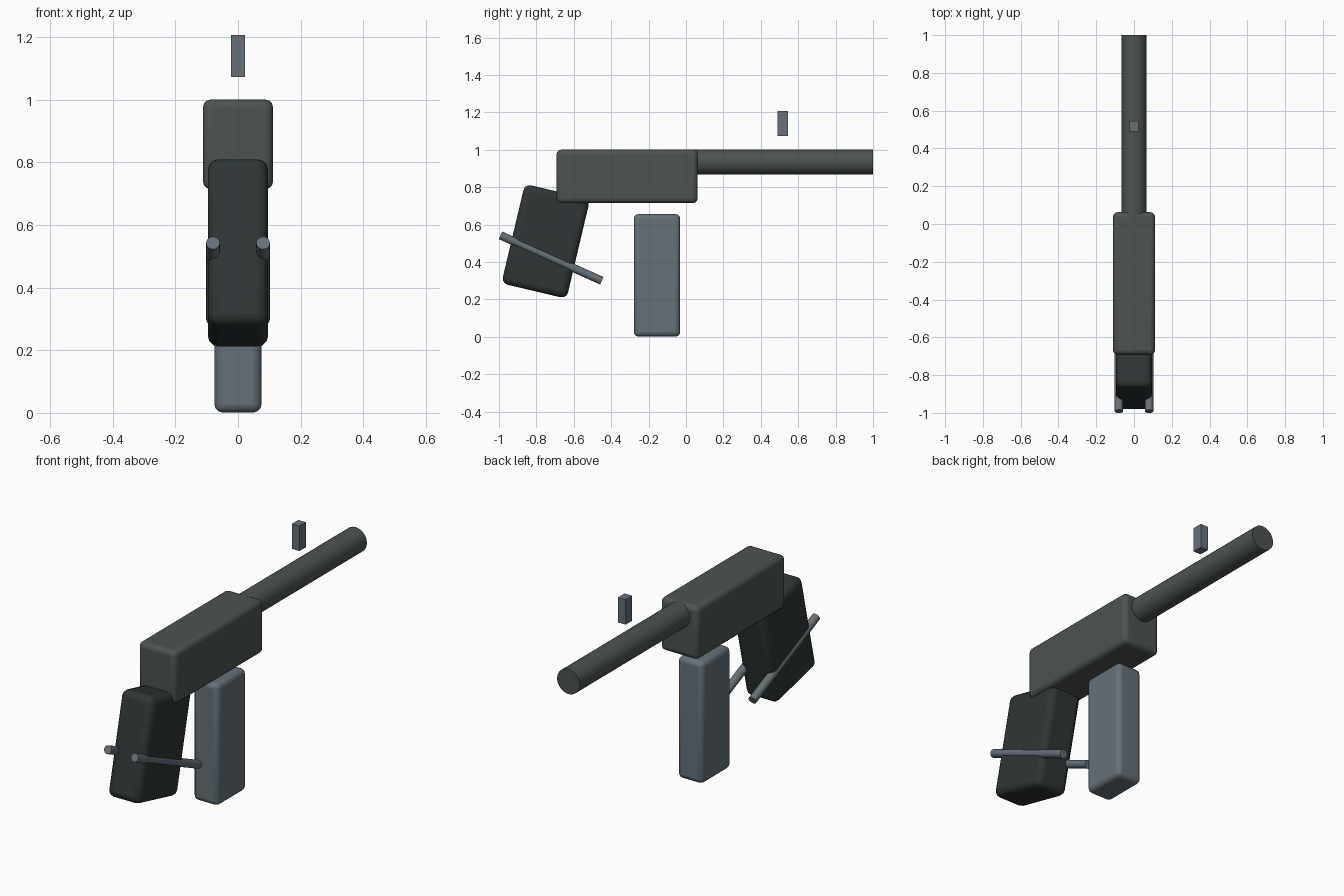
import bpy
from math import atan2, hypot, pi, radians

cube = bpy.data.objects.get("Cube")
if cube:
    bpy.data.objects.remove(cube, do_unlink=True)


def make_material(name, rgb):
    mat = bpy.data.materials.new(name)
    mat.use_nodes = True
    mat.diffuse_color = (*rgb, 1)
    mat.node_tree.nodes["Principled BSDF"].inputs["Base Color"].default_value = (*rgb, 1)
    return mat


charcoal = make_material("charcoal", (0.072, 0.087, 0.083))
dark_green_black = make_material("dark_green_black", (0.027, 0.037, 0.035))
steel_grey = make_material("steel_grey", (0.13, 0.164, 0.19))


def finish(name, mat):
    obj = bpy.context.object
    obj.name = name
    obj.data.materials.append(mat)
    bpy.ops.object.shade_smooth_by_angle(angle=radians(35))
    return obj


def box(name, mat, centre, size, bevel=0, tilt=0):
    bpy.ops.mesh.primitive_cube_add(size=1, location=centre)
    obj = bpy.context.object
    obj.scale = size
    bpy.ops.object.transform_apply(location=False, rotation=False, scale=True)
    obj.rotation_euler.x = tilt
    if bevel:
        mod = obj.modifiers.new("rounded_edges", "BEVEL")
        mod.width = bevel
        mod.segments = 3
    return finish(name, mat)


def rod(name, mat, x, start, end, radius, sides):
    """Cylinder at a fixed x between two (y, z) points."""
    dy, dz = end[0] - start[0], end[1] - start[1]
    bpy.ops.mesh.primitive_cylinder_add(
        vertices=sides, radius=radius, depth=hypot(dy, dz),
        location=(x, (start[0] + end[0]) / 2, (start[1] + end[1]) / 2),
        rotation=(atan2(dz, dy) - pi / 2, 0, 0))
    return finish(name, mat)


# Main body and the long tube
box("body", charcoal, (0, -0.315, 0.858), (0.224, 0.755, 0.286), 0.025)
rod("long_tube", charcoal, 0, (-0.05, 0.934), (1.0, 0.934), 0.067, 32)

# Leaning grip
box("grip", dark_green_black, (0, -0.75, 0.511), (0.192, 0.358, 0.546), 0.034, radians(-13.3))

# Upright block below the body and small floating post above the tube
box("lower_block", steel_grey, (0, -0.155, 0.329), (0.15, 0.248, 0.655), 0.025)
box("small_post", steel_grey, (0, 0.518, 1.14), (0.046, 0.056, 0.134))

# Slanted side rods partly sunk into the grip
for side, x in (("left", 0.08), ("right", -0.08)):
    rod(side + "_side_rod", steel_grey, x, (-0.992, 0.543), (-0.45, 0.3), 0.022, 16)
